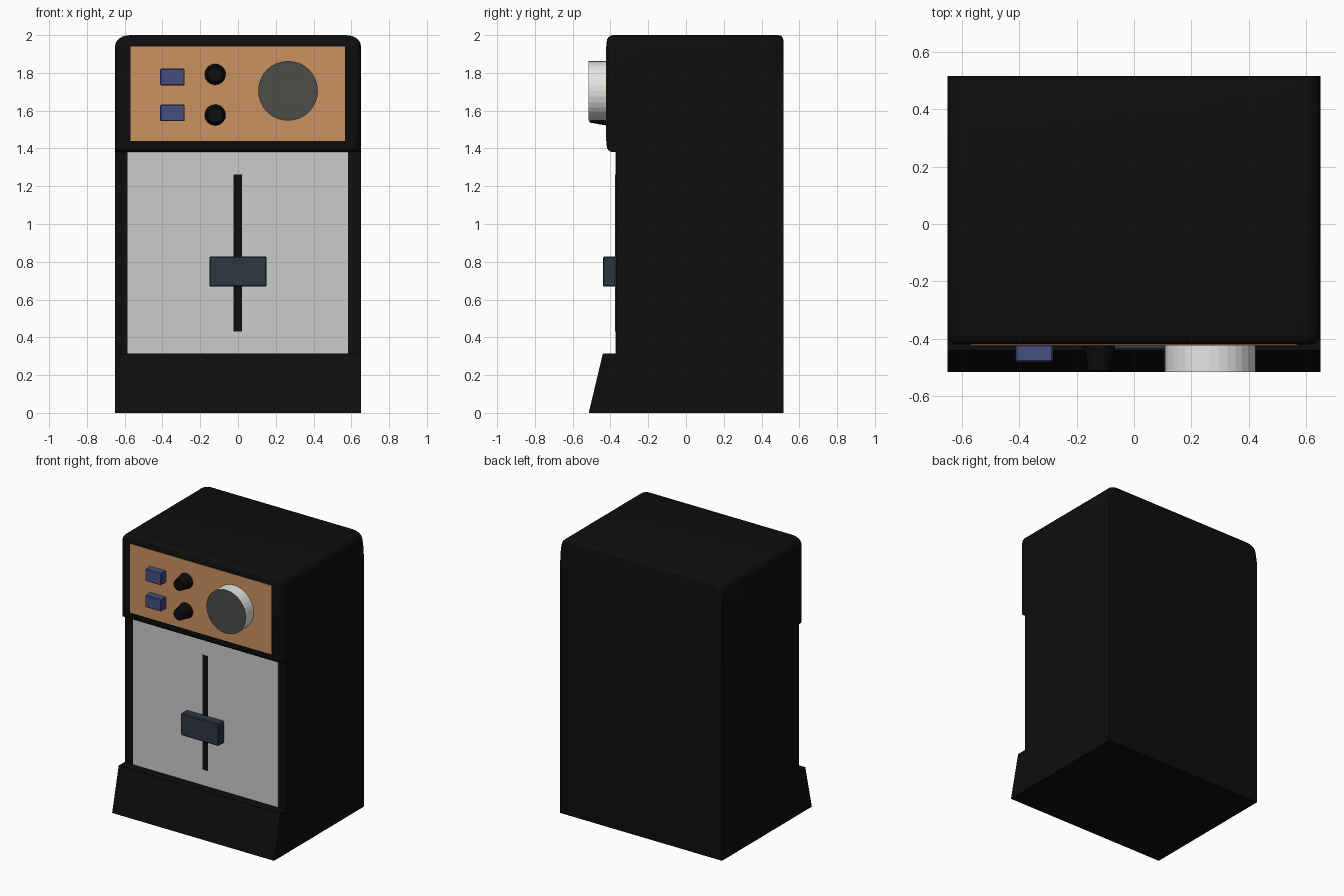
import bpy, bmesh, math
from mathutils import Matrix

if "Cube" in bpy.data.objects:
    bpy.data.objects.remove(bpy.data.objects["Cube"])


def material(name, r, g, b):
    m = bpy.data.materials.new(name)
    m.diffuse_color = (r, g, b, 1)
    m.use_nodes = True
    m.node_tree.nodes["Principled BSDF"].inputs["Base Color"].default_value = m.diffuse_color
    return m


BLACK = material("black casing", 0.004, 0.004, 0.004)
ORANGE = material("orange panel", 0.60, 0.29, 0.118)
GREY = material("light grey panel", 0.60, 0.61, 0.60)
SLATE = material("slate lever", 0.027, 0.037, 0.053)
BLUE = material("blue button", 0.062, 0.077, 0.225)
WHITE = material("pale dial rim", 0.78, 0.79, 0.77)
DARK = material("dark dial face", 0.072, 0.074, 0.064)


def finish(bm, name, *mats, smooth=False):
    bmesh.ops.recalc_face_normals(bm, faces=bm.faces)
    me = bpy.data.meshes.new(name)
    bm.to_mesh(me)
    bm.free()
    ob = bpy.data.objects.new(name, me)
    bpy.context.collection.objects.link(ob)
    for m in mats:
        me.materials.append(m)
    if smooth:
        bpy.ops.object.select_all(action='DESELECT')
        ob.select_set(True)
        bpy.context.view_layer.objects.active = ob
        bpy.ops.object.shade_smooth_by_angle(angle=math.radians(35))
    return ob


def box(name, x, y, z, mat, bevel=0):
    bm = bmesh.new()
    bmesh.ops.create_cube(bm, size=1)
    for v in bm.verts:
        v.co = [lo + (hi - lo) * (c + 0.5) for c, (lo, hi) in zip(v.co, (x, y, z))]
    if bevel:
        bmesh.ops.bevel(bm, geom=bm.edges[:], offset=bevel, segments=1, affect='EDGES')
    return finish(bm, name, mat)


def prism(points, to3d, shift):
    """Extrude a closed 2D outline."""
    bm = bmesh.new()
    face = bm.faces.new([bm.verts.new(to3d(*p)) for p in points])
    new = bmesh.ops.extrude_face_region(bm, geom=[face])["geom"]
    bmesh.ops.translate(bm, vec=shift, verts=[g for g in new if isinstance(g, bmesh.types.BMVert)])
    bmesh.ops.recalc_face_normals(bm, faces=bm.faces)
    return bm


def turned(name, x, z, r_back, r_front, y_back, y_front, sides, *mats):
    """Round control pointing forward; second material goes on the front cap."""
    bm = bmesh.new()
    bmesh.ops.create_cone(bm, cap_ends=True, segments=sides, radius1=r_back,
                          radius2=r_front, depth=y_back - y_front,
                          matrix=Matrix.Translation((x, (y_back + y_front) / 2, z))
                          @ Matrix.Rotation(math.pi / 2, 4, 'X'))
    bm.normal_update()
    if len(mats) > 1:
        for f in bm.faces:
            f.material_index = int(f.normal.y < -0.9)
    return finish(bm, name, *mats)


# Cabinet with the sloping plinth
cabinet = [(0.515, 0), (0.515, 1.4), (-0.37, 1.4), (-0.37, 0.315), (-0.44, 0.315), (-0.515, 0)]
finish(prism(cabinet, lambda y, z: (-0.65, y, z), (1.3, 0, 0)), "cabinet", BLACK)

# Header with rounded top corners and softened front and rear edges
arc = [(0.57 + 0.08 * math.cos(a), 1.945 + 0.055 * math.sin(a))
       for a in (i * math.pi / 12 for i in range(7))]
outline = [(0.65, 1.38)] + arc + [(-x, z) for x, z in reversed(arc)] + [(-0.65, 1.38)]
bm = prism(outline, lambda x, z: (x, 0.515, z), (0, -0.935, 0))
front = [e for e in bm.edges if all(v.co.y < -0.4 for v in e.verts)]
bmesh.ops.bevel(bm, geom=front, offset=0.035, segments=4, profile=0.5,
                affect='EDGES', clamp_overlap=False)
rear = [e for e in bm.edges if all(v.co.y > 0.5 and v.co.z > 1.9 for v in e.verts)]
bmesh.ops.bevel(bm, geom=rear, offset=0.025, segments=3, profile=0.5,
                affect='EDGES', clamp_overlap=False)
finish(bm, "header", BLACK, smooth=True)

# Coloured front panels
box("control_panel", (-0.57, 0.567), (-0.423, -0.415), (1.44, 1.94), ORANGE)
box("front_panel", (-0.584, 0.583), (-0.373, -0.365), (0.315, 1.381), GREY)

# Slot and lever
box("lever_slot", (-0.023, 0.021), (-0.376, -0.37), (0.43, 1.262), BLACK)
box("lever", (-0.152, 0.152), (-0.44, -0.37), (0.668, 0.828), SLATE, 0.006)

# Buttons and knobs
for i, (zb, zk) in enumerate(((1.778, 1.792), (1.588, 1.577))):
    box(f"button_{i + 1}", (-0.412, -0.282), (-0.48, -0.42), (zb - 0.044, zb + 0.044), BLUE, 0.005)
    turned(f"knob_{i + 1}", -0.121, zk, 0.056, 0.04, -0.42, -0.51, 24, BLACK)

# Large dial
turned("dial", 0.265, 1.705, 0.158, 0.158, -0.42, -0.515, 32, WHITE, DARK)
